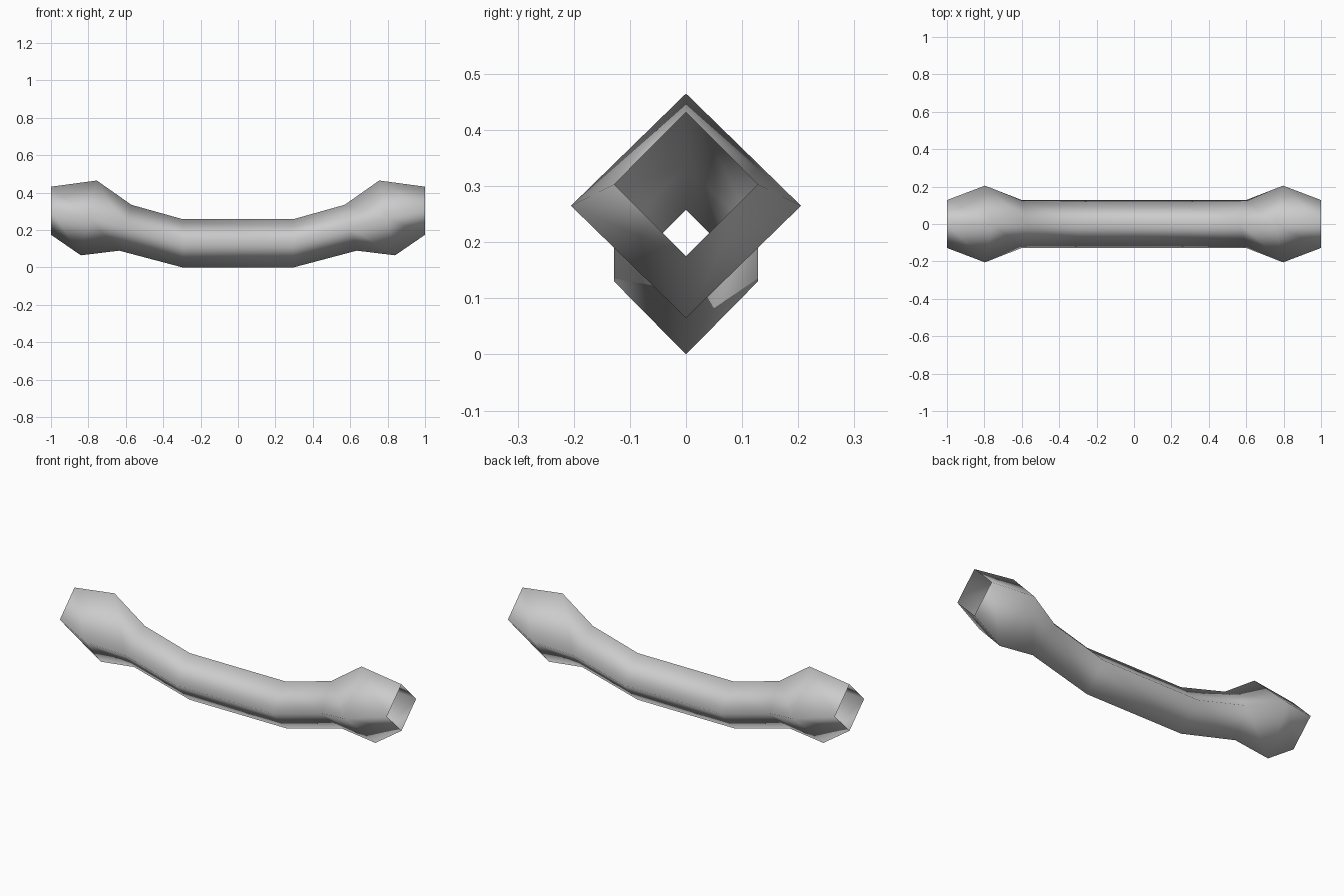
import bpy
import bmesh

cube = bpy.data.objects.get("Cube")
if cube:
    bpy.data.objects.remove(cube, do_unlink=True)

# Plain grey finish
grey = bpy.data.materials.new("plain_grey")
grey.use_nodes = True
colour = (0.6, 0.6, 0.6, 1)
grey.diffuse_color = colour
grey.node_tree.nodes["Principled BSDF"].inputs["Base Color"].default_value = colour

# Diamond sections from middle to end: top (x, z), side (x, z), bottom (x, z), half width
half = [
    ((0.295, 0.258), (0.295, 0.13), (0.295, 0.0), 0.128),
    ((0.57, 0.335), (0.60, 0.212), (0.635, 0.09), 0.128),
    ((0.755, 0.465), (0.797, 0.265), (0.84, 0.065), 0.205),
    ((1.0, 0.432), (1.0, 0.303), (1.0, 0.175), 0.128),
]


def add_ring(bm, section, sign):
    top, side, bottom, width = section
    points = [(top, 0), (side, -width), (bottom, 0), (side, width)]
    return [bm.verts.new((sign * x, y, z)) for (x, z), y in points]


# Curved handle, an open square tube swelling near both ends
bm = bmesh.new()
rings = [add_ring(bm, s, -1) for s in reversed(half)]
rings += [add_ring(bm, s, 1) for s in half]
for a, b in zip(rings, rings[1:]):
    for i in range(4):
        j = (i + 1) % 4
        bm.faces.new((a[i], a[j], b[j], b[i]))
bmesh.ops.recalc_face_normals(bm, faces=bm.faces)

# Outward check on the lowest face of the middle span
low = min(bm.faces, key=lambda f: f.calc_center_median().z)
if low.normal.z > 0:
    bmesh.ops.reverse_faces(bm, faces=bm.faces)
for face in bm.faces:
    face.smooth = True

mesh = bpy.data.meshes.new("curved_handle")
bm.to_mesh(mesh)
bm.free()
mesh.materials.append(grey)
handle = bpy.data.objects.new("curved_handle", mesh)
bpy.context.collection.objects.link(handle)
